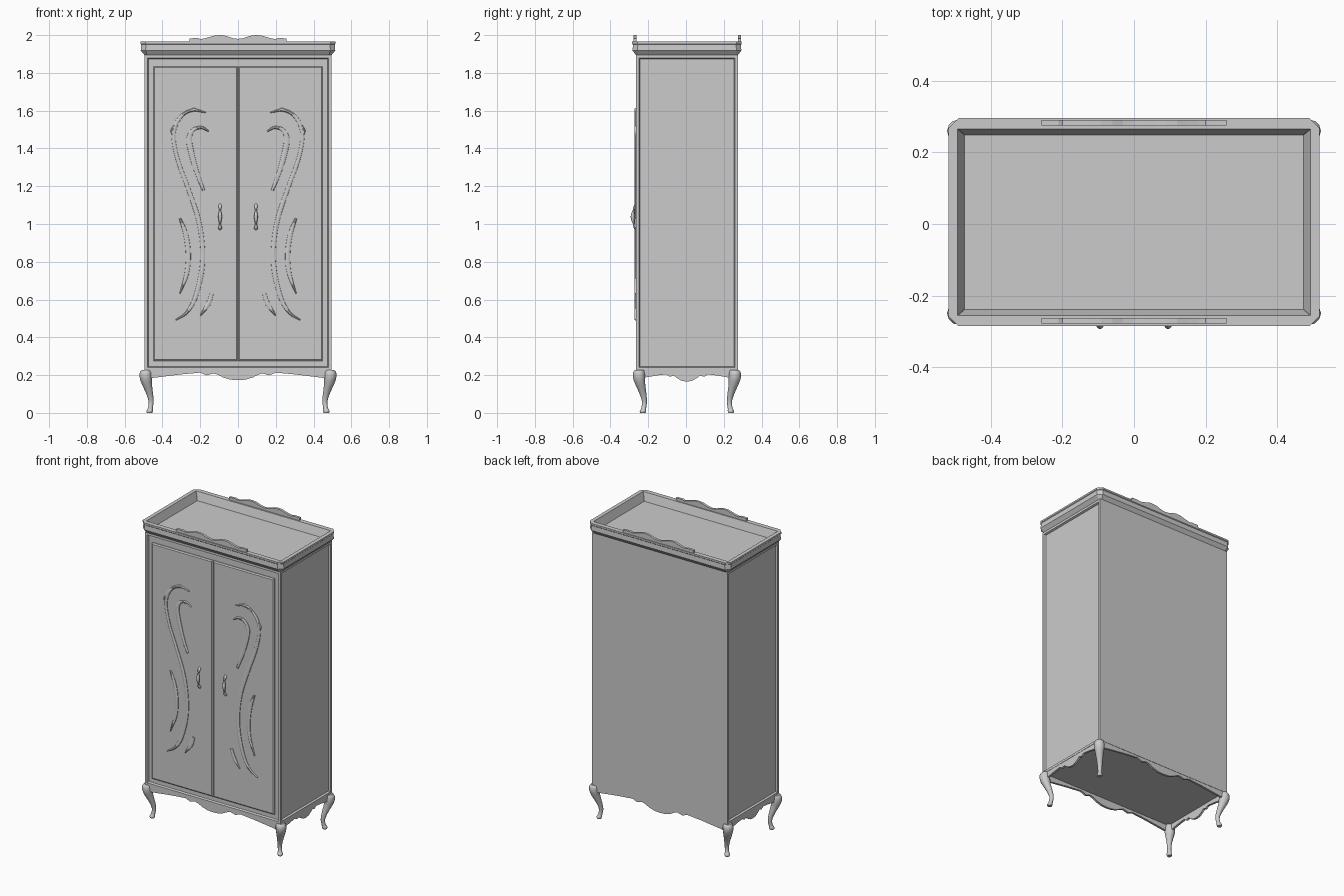
import bpy, bmesh, math
from mathutils import Vector, Matrix

cube = bpy.data.objects.get("Cube")
if cube:
    bpy.data.objects.remove(cube)

grey = bpy.data.materials.new("plain grey")
grey.use_nodes = True
TONE = (0.6, 0.6, 0.6, 1)
grey.diffuse_color = TONE
grey.node_tree.nodes["Principled BSDF"].inputs["Base Color"].default_value = TONE

CY = 0.005                       # depth centre of the cabinet
HX, HY = 0.495, 0.27             # half size of the body
FRONT = CY - HY


def finish(name, bm, smooth=False):
    bmesh.ops.recalc_face_normals(bm, faces=bm.faces)
    mesh = bpy.data.meshes.new(name)
    bm.to_mesh(mesh)
    bm.free()
    mesh.materials.append(grey)
    obj = bpy.data.objects.new(name, mesh)
    bpy.context.collection.objects.link(obj)
    if smooth:
        bpy.ops.object.select_all(action='DESELECT')
        obj.select_set(True)
        bpy.context.view_layer.objects.active = obj
        bpy.ops.object.shade_smooth_by_angle(angle=math.radians(40))
    return obj


def box(x0, x1, y0, y1, z0, z1):
    bm = bmesh.new()
    size = Matrix.Diagonal((x1 - x0, y1 - y0, z1 - z0, 1))
    mid = Matrix.Translation(((x0 + x1) / 2, (y0 + y1) / 2, (z0 + z1) / 2))
    bmesh.ops.create_cube(bm, size=1, matrix=mid @ size)
    return bm


def skin(name, loops, smooth=False, close=True):
    """Join point loops of equal length, capping both ends."""
    bm = bmesh.new()
    rows = [[bm.verts.new(p) for p in loop] for loop in loops]
    n = len(rows[0])
    for a, b in zip(rows, rows[1:]):
        for i in range(n):
            j = (i + 1) % n
            bm.faces.new((a[i], a[j], b[j], b[i]))
    bm.faces.new(rows[0][::-1])
    bm.faces.new(rows[-1])
    return finish(name, bm, smooth)


def spline(points, steps=5):
    """Smooth path through points of any dimension."""
    p = [Vector(q) for q in points]
    p = [2 * p[0] - p[1]] + p + [2 * p[-1] - p[-2]]
    out = []
    for a, b, c, d in zip(p, p[1:], p[2:], p[3:]):
        for s in range(steps):
            t = s / steps
            out.append(0.5 * (2 * b + (c - a) * t + (2 * a - 5 * b + 4 * c - d) * t * t
                              + (3 * b - a - 3 * c + d) * t ** 3))
    return out + [p[-2]]


def ring(x, y, z, r, n=12):
    return [(x + r * math.cos(math.tau * i / n), y + r * math.sin(math.tau * i / n), z)
            for i in range(n)]


def plate(name, half, base, thick, place):
    """Mirrored outline (u, z) above or below a base height, given a thickness."""
    pts = [(-u, z) for u, z in half[::-1] if u > 0] + list(half)
    bm = bmesh.new()
    for (u0, z0), (u1, z1) in zip(pts, pts[1:]):
        quad = [bm.verts.new(place(u, z)) for u, z in
                ((u0, base), (u1, base), (u1, z1), (u0, z0))]
        bm.faces.new(quad)
    bmesh.ops.remove_doubles(bm, verts=bm.verts, dist=1e-5)
    side = bmesh.ops.extrude_face_region(bm, geom=bm.faces[:] )
    moved = [g for g in side["geom"] if isinstance(g, bmesh.types.BMVert)]
    bmesh.ops.translate(bm, verts=moved, vec=thick)
    return finish(name, bm)


# Body with stepped recesses on the front and both sides
bm = box(-HX, HX, CY - HY, CY + HY, 0.225, 1.895)
bm.normal_update()
for f in [f for f in bm.faces if f.normal.y < -0.5 or abs(f.normal.x) > 0.5]:
    bmesh.ops.inset_region(bm, faces=[f], thickness=0.022)
    bmesh.ops.inset_region(bm, faces=[f], thickness=0.007, depth=-0.012)
finish("cabinet_body", bm)

# Doors with sloping raised edges
for side, name in ((-1, "right_door"), (1, "left_door")):
    x0, x1 = sorted((side * 0.002, side * 0.448))
    bm = box(x0, x1, FRONT + 0.006, FRONT + 0.02, 0.275, 1.835)
    bm.normal_update()
    face = [f for f in bm.faces if f.normal.y < -0.5]
    bmesh.ops.inset_region(bm, faces=face, thickness=0.01, depth=0.006)
    finish(name, bm)

# Cornice tray with cut corners
def cut_rect(hx, hy, c, z):
    quarter = [(hx, hy - c), (hx - c, hy)]
    pts = quarter + [(-x, y) for x, y in quarter[::-1]]
    pts += [(-x, -y) for x, y in pts]
    return [(x, CY + y, z) for x, y in pts]


skin("cornice_tray", [cut_rect(*q) for q in (
    (0.493, 0.268, 0.012, 1.892), (0.515, 0.288, 0.026, 1.918),
    (0.513, 0.286, 0.026, 1.95), (0.517, 0.29, 0.028, 1.954),
    (0.517, 0.29, 0.028, 1.965), (0.492, 0.26, 0.001, 1.965),
    (0.472, 0.243, 0.001, 1.912))])

# Wavy crests on the front and back rails
crest = [(0, 1.98), (0.03, 1.984), (0.06, 1.995), (0.09, 2.0), (0.12, 1.999),
         (0.15, 1.99), (0.18, 1.982), (0.2, 1.979), (0.21, 1.984), (0.258, 1.983)]
for name, y in (("front_crest", -0.278), ("back_crest", 0.274)):
    plate(name, crest, 1.96, (0, 0.016, 0), lambda u, z, y=y: (u, y, z))

# Scalloped aprons
long_edge = [(0, 0.173), (0.04, 0.176), (0.08, 0.188), (0.105, 0.202), (0.13, 0.209),
             (0.165, 0.199), (0.2, 0.213), (0.3, 0.204), (0.47, 0.183)]
short_edge = [(0, 0.165), (0.03, 0.171), (0.055, 0.186), (0.07, 0.198), (0.09, 0.191),
              (0.11, 0.204), (0.16, 0.198), (0.245, 0.183)]
for s, name in ((-1, "front_apron"), (1, "back_apron")):
    plate(name, long_edge, 0.23, (0, -s * 0.014, 0),
          lambda u, z, s=s: (u, CY + s * (HY - 0.002), z))
for s, name in ((-1, "right_apron"), (1, "left_apron")):
    plate(name, short_edge, 0.23, (-s * 0.014, 0, 0),
          lambda u, z, s=s: (s * (HX - 0.002), CY + u, z))

# Cabriole legs: diagonal offset, height, radius
leg = [(0.002, 0.228, 0.024), (0.005, 0.212, 0.031), (0.004, 0.185, 0.032),
       (-0.001, 0.155, 0.027), (-0.011, 0.12, 0.021), (-0.02, 0.085, 0.016),
       (-0.024, 0.055, 0.013), (-0.02, 0.025, 0.013), (-0.016, 0.01, 0.017),
       (-0.016, 0, 0.014)]
for sx, xname in ((-1, "right"), (1, "left")):
    for sy, yname in ((-1, "front"), (1, "back")):
        skin(yname + "_" + xname + "_leg",
             [ring(sx * (0.484 + d), CY + sy * (0.249 + d), z, r)
              for d, z, r in spline(leg, 3)], True)

# Bowed handles with beads: height, radius
handle = [(0.968, 0.006), (0.978, 0.011), (0.99, 0.008), (1.002, 0.005), (1.02, 0.009),
          (1.038, 0.011), (1.056, 0.009), (1.074, 0.005), (1.086, 0.008),
          (1.098, 0.01), (1.108, 0.005)]
for s, name in ((-1, "right_handle"), (1, "left_handle")):
    skin(name, [ring(s * 0.095, FRONT + 0.004 - 0.022 * (1 - ((z - 1.038) / 0.07) ** 2), z, r * 0.9)
                for z, r in spline(handle, 3)], True)

# Carved scrolls: x, height, half width along each stroke
scrolls = {
    "long_scroll": [(0.17, 1.59, 0.003), (0.235, 1.603, 0.008), (0.29, 1.58, 0.009),
                    (0.33, 1.525, 0.012), (0.341, 1.45, 0.011), (0.316, 1.33, 0.011),
                    (0.263, 1.185, 0.012), (0.21, 1.025, 0.013), (0.187, 0.866, 0.013),
                    (0.195, 0.734, 0.014), (0.23, 0.6, 0.012), (0.275, 0.528, 0.008),
                    (0.33, 0.492, 0.003)],
    "inner_scroll": [(0.155, 1.49, 0.004), (0.19, 1.51, 0.008), (0.235, 1.5, 0.01),
                     (0.258, 1.455, 0.015), (0.25, 1.39, 0.016), (0.222, 1.285, 0.013),
                     (0.182, 1.178, 0.008)],
    "curved_leaf": [(0.307, 1.03, 0.006), (0.277, 0.945, 0.013), (0.263, 0.84, 0.014),
                    (0.272, 0.735, 0.012), (0.308, 0.63, 0.003)],
    "small_leaf": [(0.138, 0.633, 0.01), (0.158, 0.575, 0.013), (0.2, 0.515, 0.003)],
    "scroll_tip": [(0.208, 1.597, 0.003), (0.232, 1.609, 0.006), (0.262, 1.597, 0.003)],
    "scroll_bud": [(0.328, 1.53, 0.003), (0.35, 1.495, 0.007), (0.34, 1.46, 0.003)],
}
for s, side in ((-1, "right_"), (1, "left_")):
    for name, pts in scrolls.items():
        path = spline(pts)
        loops = []
        for i, p in enumerate(path):
            t = (path[min(i + 1, len(path) - 1)] - path[max(i - 1, 0)]).xy.normalized()
            loops.append([(s * (p.x - t.y * p.z * k), FRONT + d, p.y + t.x * p.z * k)
                          for k, d in ((-1, 0.004), (-0.9, -0.003), (-0.4, -0.007),
                                       (0.4, -0.007), (0.9, -0.003), (1, 0.004))])
        skin(side + name, loops, True)
